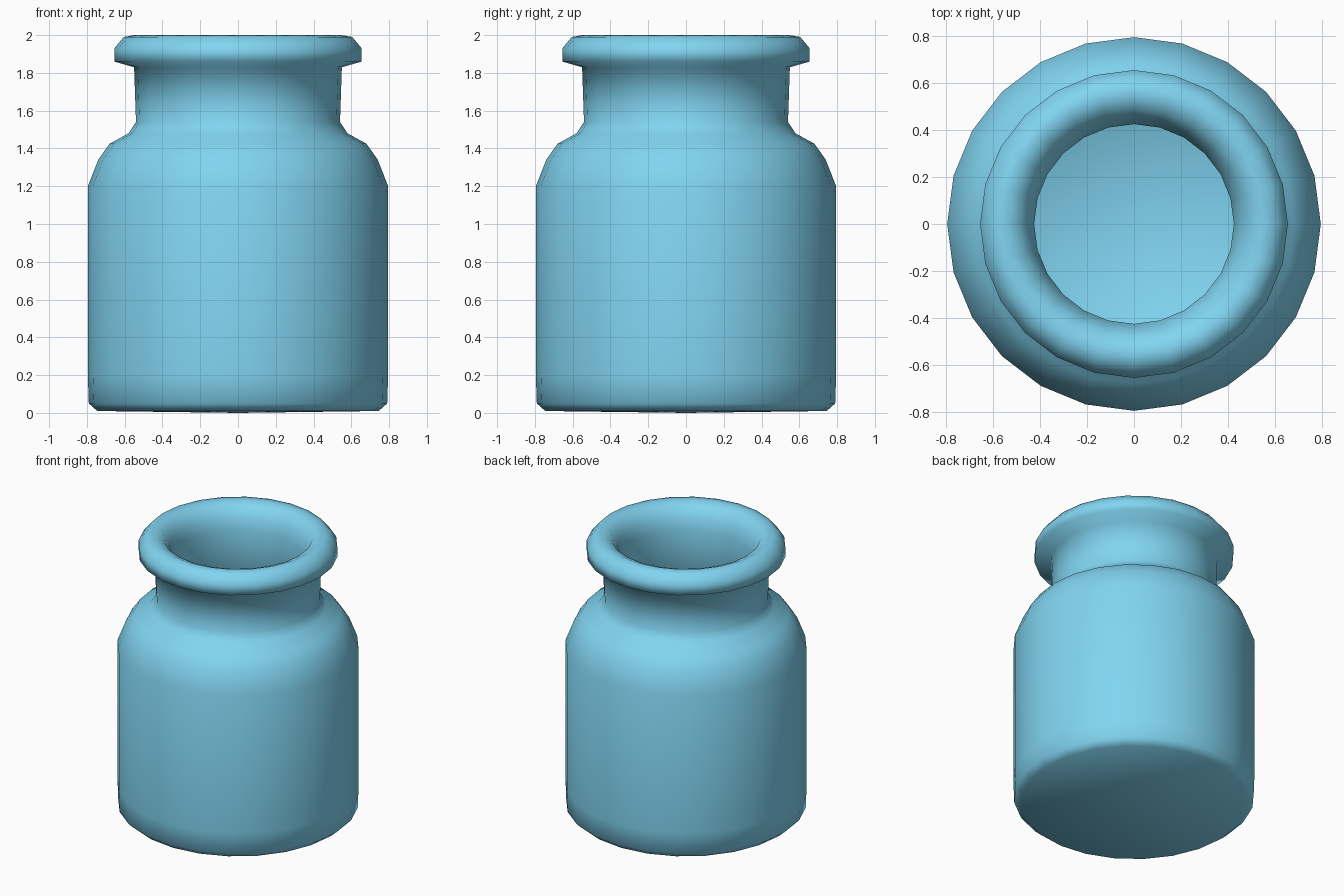
import bpy, bmesh, math

if "Cube" in bpy.data.objects:
    bpy.data.objects.remove(bpy.data.objects["Cube"])

SIDES = 24
# Profile (radius, height): outer base, body, shoulder, neck, rolled rim, then inner wall to floor
profile = [
    (0.745, 0.01), (0.79, 0.05), (0.795, 0.2), (0.795, 1.2),
    (0.74, 1.34), (0.68, 1.425), (0.58, 1.48), (0.54, 1.54), (0.55, 1.83),
    (0.655, 1.86), (0.655, 1.93), (0.605, 1.99), (0.55, 2.0),
    (0.49, 1.975), (0.45, 1.91), (0.425, 1.83), (0.435, 1.52),
    (0.49, 1.42), (0.60, 1.35), (0.66, 1.28), (0.69, 1.18),
    (0.69, 0.16), (0.65, 0.11),
]

bm = bmesh.new()
rings = [[bm.verts.new((r * math.cos(2 * math.pi * i / SIDES),
                        r * math.sin(2 * math.pi * i / SIDES), z))
          for i in range(SIDES)] for r, z in profile]

# Walls
for a, b in zip(rings, rings[1:]):
    for i in range(SIDES):
        j = (i + 1) % SIDES
        bm.faces.new((a[i], a[j], b[j], b[i]))

# Base and inner floor, closed by fans
for ring, z in ((rings[0], 0.0), (rings[-1], 0.10)):
    centre = bm.verts.new((0, 0, z))
    for i in range(SIDES):
        bm.faces.new((ring[i], ring[(i + 1) % SIDES], centre))

bmesh.ops.recalc_face_normals(bm, faces=bm.faces)
for f in bm.faces:
    f.smooth = True
mesh = bpy.data.meshes.new("jar")
bm.to_mesh(mesh)
bm.free()

jar = bpy.data.objects.new("jar", mesh)
bpy.context.collection.objects.link(jar)

# Pale blue glass
mat = bpy.data.materials.new("blue_glass")
mat.diffuse_color = (0.22, 0.66, 0.88, 1)
mat.use_nodes = True
mat.node_tree.nodes["Principled BSDF"].inputs["Base Color"].default_value = mat.diffuse_color
mesh.materials.append(mat)
